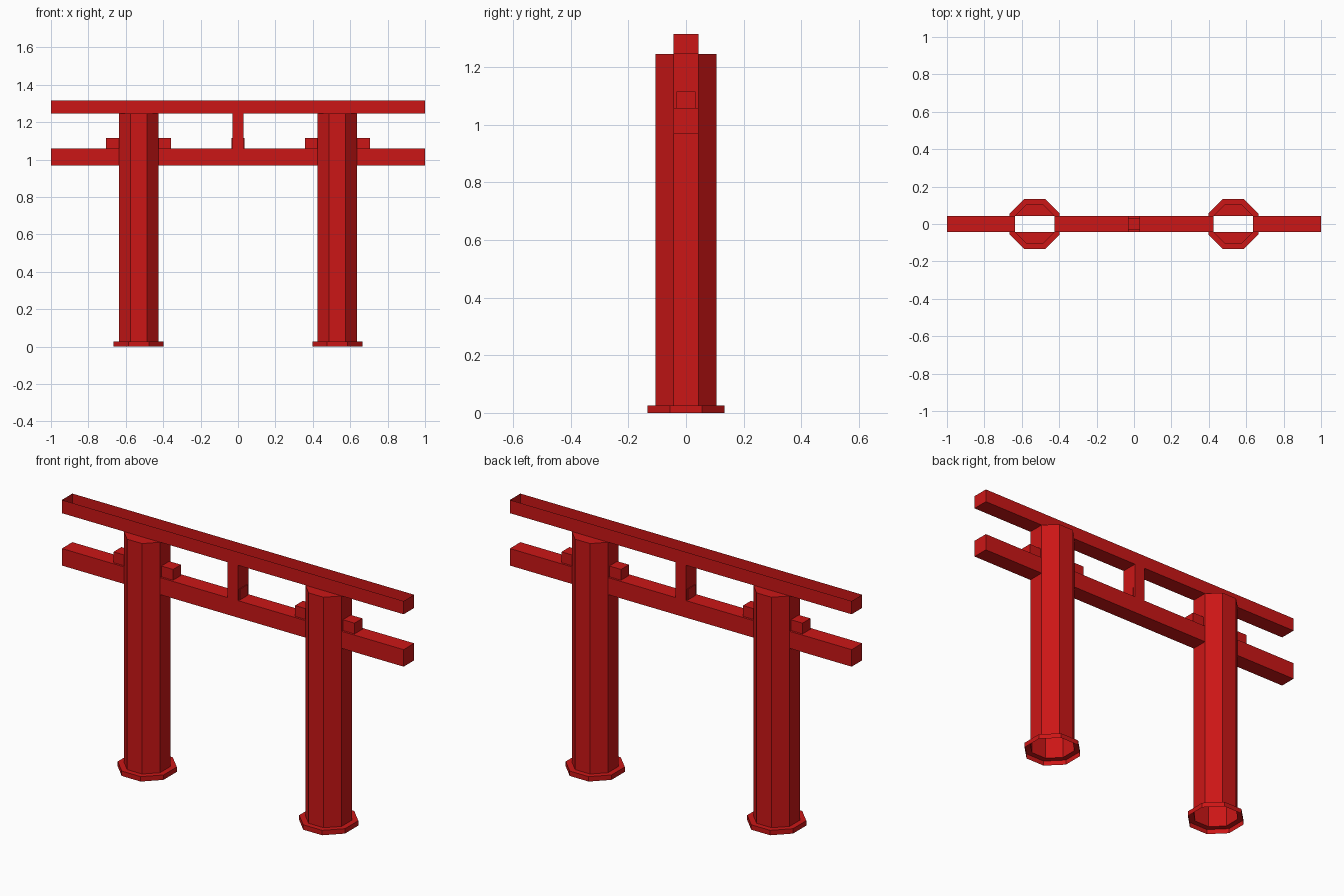
import bpy, bmesh, math

if "Cube" in bpy.data.objects:
    bpy.data.objects.remove(bpy.data.objects["Cube"])

PX, R = 0.531, 0.106                      # pillar centre and flat-to-centre radius
W = R * math.tan(math.pi / 8)             # half width of one octagon side = beam half depth
TOP = 1.245

red = bpy.data.materials.new("red_paint")
red.diffuse_color = (0.6, 0.008, 0.008, 1)
red.use_nodes = True
red.node_tree.nodes["Principled BSDF"].inputs["Base Color"].default_value = red.diffuse_color

SIDES = {"-x": (0, 1, 3, 2), "+x": (4, 6, 7, 5), "-y": (0, 4, 5, 1),
         "+y": (2, 3, 7, 6), "-z": (0, 2, 6, 4), "+z": (1, 5, 7, 3)}


def add_box(bm, xs, ys, zs, keep=tuple(SIDES)):
    v = [bm.verts.new((x, y, z)) for x in xs for y in ys for z in zs]
    for side in keep:
        bm.faces.new([v[i] for i in SIDES[side]])
    for vert in v:
        if not vert.link_faces:
            bm.verts.remove(vert)


def add_ring(bm, cx, radius, z):
    c = radius / math.cos(math.pi / 8)
    return [bm.verts.new((cx + c * math.cos((i + .5) * math.pi / 4),
                          c * math.sin((i + .5) * math.pi / 4), z)) for i in range(8)]


def bridge(bm, low, high):
    for i in range(8):
        j = (i + 1) % 8
        bm.faces.new((low[i], low[j], high[j], high[i]))


def finish(name, bm):
    bmesh.ops.remove_doubles(bm, verts=bm.verts, dist=1e-5)
    mesh = bpy.data.meshes.new(name)
    bm.to_mesh(mesh)
    bm.free()
    mesh.materials.append(red)
    bpy.context.collection.objects.link(bpy.data.objects.new(name, mesh))


for label, s in (("left", -1), ("right", 1)):
    # hollow octagonal pillar with a flared open foot
    bm = bmesh.new()
    rings = [add_ring(bm, s * PX, r, z)
             for r, z in ((0.134, 0), (0.134, 0.026), (R, 0.026), (R, TOP))]
    for low, high in zip(rings, rings[1:]):
        bridge(bm, low, high)
    # cap pieces in front of and behind the beam
    bm.faces.new(rings[3][0:4])
    bm.faces.new(rings[3][4:8])
    finish(label + "_pillar", bm)

    # wedges on both sides of the pillar
    for side, d in (("left", -1), ("right", 1)):
        bm = bmesh.new()
        xs = sorted((s * PX + d * R, s * PX + d * (R + 0.068)))
        add_box(bm, xs, (-0.033, 0.033), (1.058, 1.115))
        finish(f"{label}_pillar_{side}_wedge", bm)

# top beam: open trough, its floor interrupted at pillars and strut
bm = bmesh.new()
add_box(bm, (-1, 1), (-W, W), (TOP, 1.315), ("-x", "+x", "-y", "+y"))
for a, b in ((-1, -PX - R), (-PX + R, -0.03), (0.03, PX - R), (PX + R, 1)):
    add_box(bm, (a, b), (-W, W), (TOP, 1.315), ("-z",))
finish("top_beam", bm)

# lower beam, passing between and outside the pillars
bm = bmesh.new()
long_sides = ("-y", "+y", "-z", "+z")
add_box(bm, (-1, -PX - R), (-W, W), (0.968, 1.058), long_sides + ("-x",))
add_box(bm, (-PX + R, PX - R), (-W, W), (0.968, 1.058), long_sides)
add_box(bm, (PX + R, 1), (-W, W), (0.968, 1.058), long_sides + ("+x",))
finish("lower_beam", bm)

# hollow centre strut and the small block at its foot
bm = bmesh.new()
add_box(bm, (-0.03, 0.03), (-W, W), (1.058, TOP), ("-x", "+x", "-y", "+y"))
finish("centre_strut", bm)
bm = bmesh.new()
add_box(bm, (-0.034, 0.034), (-0.033, 0.033), (1.058, 1.115))
finish("centre_strut_foot", bm)
